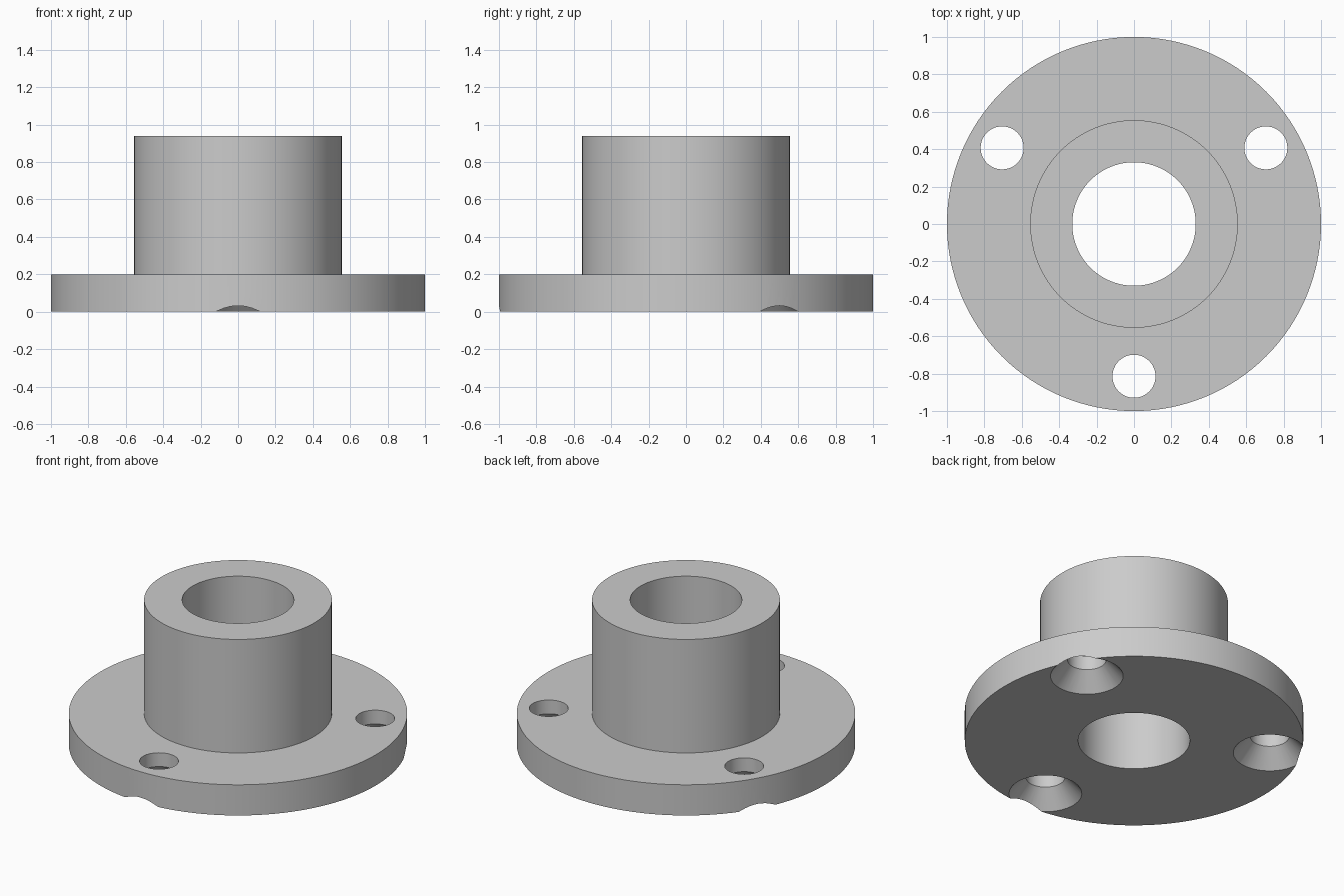
import bpy
import bmesh
from math import cos, sin, pi, radians

cube = bpy.data.objects.get("Cube")
if cube:
    bpy.data.objects.remove(cube, do_unlink=True)

steel = bpy.data.materials.new("light_grey_metal")
steel.use_nodes = True
grey = (0.6, 0.6, 0.6, 1.0)
steel.diffuse_color = grey
steel.node_tree.nodes["Principled BSDF"].inputs["Base Color"].default_value = grey


def lathe(name, profile, segments, centre=(0, 0), closed=False):
    """Revolve (radius, z) points about a vertical axis; cap the ends unless closed."""
    bm = bmesh.new()
    rings = [[bm.verts.new((r * cos(2 * pi * i / segments),
                            r * sin(2 * pi * i / segments), z))
              for i in range(segments)] for r, z in profile]
    pairs = list(zip(rings, rings[1:]))
    if closed:
        pairs.append((rings[-1], rings[0]))
    else:
        bm.faces.new(rings[0])
        bm.faces.new(rings[-1])
    for a, b in pairs:
        for i in range(segments):
            j = (i + 1) % segments
            bm.faces.new((a[i], a[j], b[j], b[i]))
    bmesh.ops.recalc_face_normals(bm, faces=bm.faces)
    mesh = bpy.data.meshes.new(name)
    bm.to_mesh(mesh)
    bm.free()
    mesh.materials.append(steel)
    obj = bpy.data.objects.new(name, mesh)
    obj.location = (*centre, 0)
    bpy.context.collection.objects.link(obj)
    return obj


# Round flange with a tall hollow collar, revolved as one section
BORE, COLLAR, RIM = 0.33, 0.555, 1.0
flange = lathe("flanged_collar",
               [(BORE, 0), (RIM, 0), (RIM, 0.2), (COLLAR, 0.2),
                (COLLAR, 0.94), (BORE, 0.94)], 128, closed=True)

bpy.ops.object.select_all(action='DESELECT')
flange.select_set(True)
bpy.context.view_layer.objects.active = flange

# Three screw holes, countersunk from below so the cones break the rim
for angle in (30, 150, 270):
    a = radians(angle)
    cutter = lathe("screw_hole_cutter",
                   [(0.26, -0.05), (0.215, 0), (0.115, 0.11), (0.115, 0.3)],
                   48, centre=(0.814 * cos(a), 0.814 * sin(a)))
    cutter.hide_render = True
    mod = flange.modifiers.new("screw_hole", 'BOOLEAN')
    mod.operation = 'DIFFERENCE'
    mod.solver = 'EXACT'
    mod.object = cutter
    bpy.ops.object.modifier_apply(modifier=mod.name)
    bpy.data.objects.remove(cutter, do_unlink=True)

bpy.ops.object.shade_smooth_by_angle(angle=radians(30))
